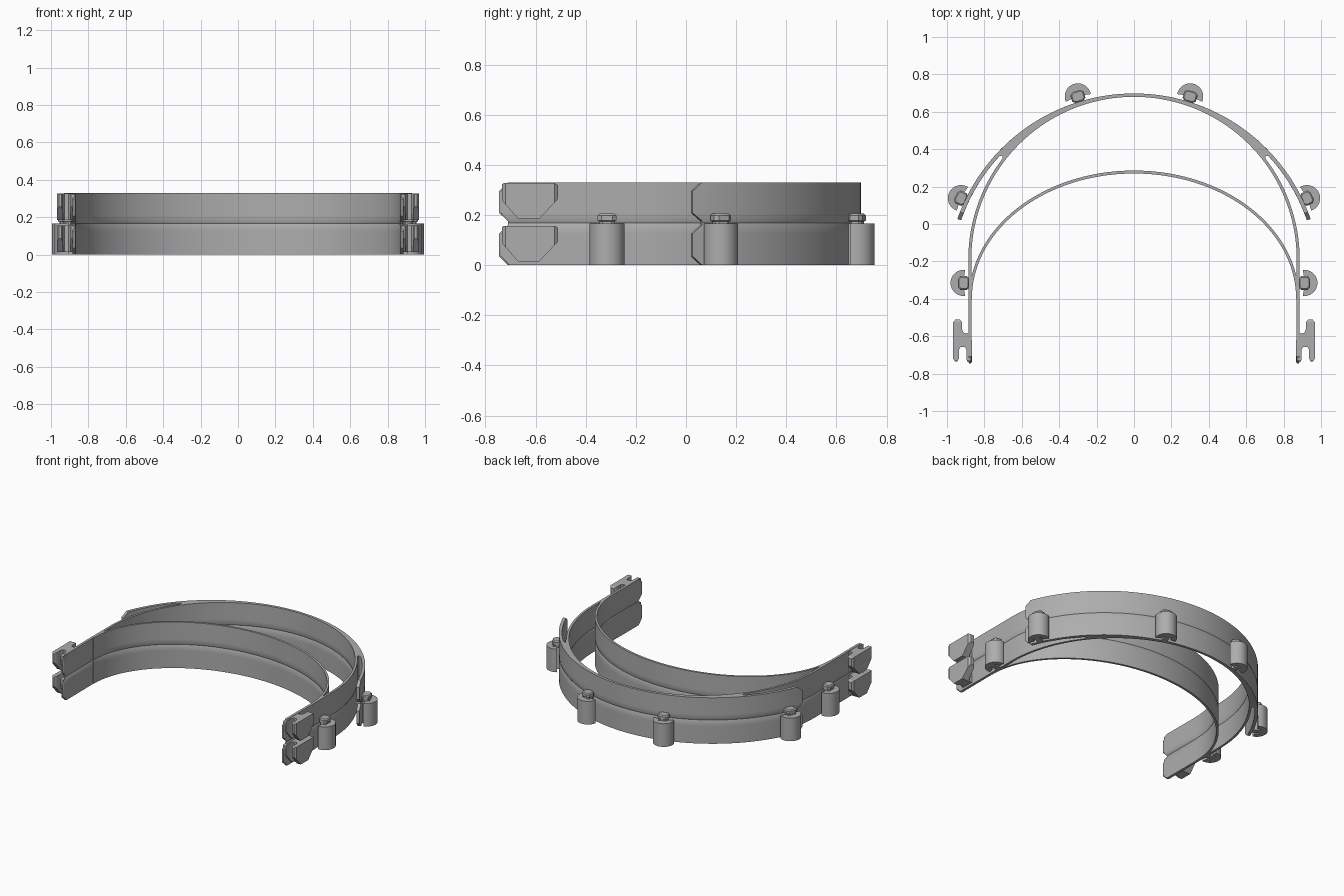
import bpy, bmesh
from math import sin, cos, pi, radians, atan2
from mathutils import Vector

cube = bpy.data.objects.get("Cube")
if cube:
    bpy.data.objects.remove(cube, do_unlink=True)

GREY = (0.42, 0.42, 0.42, 1)
mat = bpy.data.materials.new("plain_grey")
mat.use_nodes = True
mat.diffuse_color = GREY
bsdf = mat.node_tree.nodes["Principled BSDF"]
bsdf.inputs["Base Color"].default_value = GREY
bsdf.inputs["Roughness"].default_value = 0.6

LAYER = 0.17                      # height step between the two stacked bands
# height, end chamfer (0..1) and groove depth of the stacked bands
LEVELS = [(0, 1, 0), (0.035, 0, 0), (0.125, 0, 0), (0.16, 1, 0), (0.168, 1, 0.004),
          (0.176, 1, 0), (0.208, 0, 0), (0.295, 0, 0), (0.33, 1, 0)]


def loft(name, levels):
    """Solid through equal-length outlines, given as (z, points)."""
    bm = bmesh.new()
    rings = [[bm.verts.new((x, y, z)) for x, y in pts] for z, pts in levels]
    n = len(rings[0])
    for a, b in zip(rings, rings[1:]):
        for i in range(n):
            j = (i + 1) % n
            bm.faces.new((a[i], a[j], b[j], b[i]))
    bm.faces.new(rings[0])
    bm.faces.new(rings[-1])
    bmesh.ops.recalc_face_normals(bm, faces=bm.faces)
    me = bpy.data.meshes.new(name)
    bm.to_mesh(me)
    bm.free()
    me.materials.append(mat)
    ob = bpy.data.objects.new(name, me)
    bpy.context.collection.objects.link(ob)
    return ob


def smooth(ob):
    bpy.ops.object.select_all(action='DESELECT')
    ob.select_set(True)
    bpy.context.view_layer.objects.active = ob
    bpy.ops.object.shade_smooth_by_angle(angle=radians(30))


def arc(cy, rx, ry, a0, a1, n):
    """Points on an ellipse centred on the y axis, angles in degrees."""
    steps = [radians(a0 + (a1 - a0) * i / n) for i in range(n + 1)]
    return [(rx * cos(a), cy + ry * sin(a)) for a in steps]


def mirrored(half):
    """Close a half outline whose first and last points lie on x = 0."""
    return half + [(-x, y) for x, y in reversed(half[1:-1])]


# Outer frame: crescent that splits into side wings and straight legs
def frame_outline(cut, t):
    r_wing, r_head, c_wing, c_head = 1.0 - t, 0.87 + t, -0.302, -0.19
    tip = 19.2 + 2.3 * cut
    leg_end = -0.745 + 0.035 * cut
    half = arc(c_wing, r_wing, r_wing, 90, tip, 36)
    half += arc(c_wing, 0.979 + t, 0.979 + t, tip, 42.7, 12)
    half += [(0.703, 0.366)]
    half += arc(c_head, 0.886 - t, 0.886 - t, 37.5, 0, 20)
    half += [(0.886 - t, leg_end + 0.008), (0.881 - t, leg_end),
             (0.872 + t, leg_end), (0.867 + t, leg_end + 0.008)]
    half += arc(c_head, r_head, r_head, 0, 90, 40)
    half[0] = (0, half[0][1])
    half[-1] = (0, half[-1][1])
    return mirrored(half)


smooth(loft("outer_frame", [(z, frame_outline(c, t)) for z, c, t in LEVELS]))


# Inner brow band
def brow_outline(t):
    return (arc(-0.4, 0.882 - t, 0.686 - t, 0, 180, 72)
            + arc(-0.4, 0.867 + t, 0.670 + t, 180, 0, 72))


smooth(loft("brow_band", [(z, brow_outline(t)) for z, c, t in LEVELS]))

# Peg with a recessed stalk reaching back to the band, plus a cap nub
PEG_HALF = [(-0.035, 0.018), (0.022, 0.018), (0.026, 0.024), (0.022, 0.03), (-0.002, 0.032)]
PEG_ARC = [(0.07 * cos(a), 0.07 * sin(a)) for a in
           [radians(97 - 194 * i / 28) for i in range(29)]]
PEG = PEG_HALF + PEG_ARC + [(u, -v) for u, v in reversed(PEG_HALF)]
NUB = [(-1, 0.6), (-0.6, 1), (0.6, 1), (1, 0.6), (1, -0.6), (0.6, -1), (-0.6, -1), (-1, -0.6)]


def place(pts, centre, angle, su=1, sv=1):
    c, s = cos(angle), sin(angle)
    return [(centre[0] + c * u * su - s * v * sv, centre[1] + s * u * su + c * v * sv)
            for u, v in pts]


def peg(name, centre, angle):
    plan = place(PEG, centre, angle)
    smooth(loft(name, [(0, plan), (0.166, plan)]))
    sizes = [(0.16, 0.024, 0.030), (0.174, 0.024, 0.030), (0.178, 0.030, 0.037),
             (0.198, 0.030, 0.037), (0.205, 0.024, 0.030)]
    smooth(loft(name + "_nub", [(z, place(NUB, centre, angle, u, v)) for z, u, v in sizes]))


# Slotted clip on each leg, tapered underneath
CLIP = [(0.872, -0.58), (0.897, -0.585), (0.908, -0.583), (0.918, -0.57), (0.92, -0.525),
        (0.93, -0.511), (0.955, -0.511), (0.967, -0.525), (0.967, -0.72), (0.957, -0.734),
        (0.945, -0.734), (0.936, -0.72), (0.936, -0.672), (0.927, -0.657), (0.905, -0.657),
        (0.896, -0.672), (0.894, -0.734), (0.872, -0.734)]
TAPER = [(0.015, -0.67, -0.585), (0.10, -0.745, -0.505),
         (0.145, -0.745, -0.505), (0.158, -0.725, -0.525)]


def clip(name, side, base):
    plan = [(side * x, y) for x, y in CLIP]
    body = loft(name, [(base, plan), (base + 0.157, plan)])
    xa, xb = side * 0.8, side * 1.05
    cutter = loft(name + "_cutter", [(base + z, [(xa, a), (xb, a), (xb, b), (xa, b)])
                                     for z, a, b in TAPER])
    mod = body.modifiers.new("taper", 'BOOLEAN')
    mod.operation, mod.solver, mod.object = 'INTERSECT', 'EXACT', cutter
    smooth(body)
    bpy.ops.object.modifier_apply(modifier=mod.name)
    bpy.data.objects.remove(cutter, do_unlink=True)


for side, label in ((1, "left"), (-1, "right")):
    for part, x, y in (("back_peg", 0.30, 0.682), ("wing_peg", 0.925, 0.138)):
        peg(f"{label}_{part}", (side * x, y), atan2(y + 0.302, side * x))
    peg(f"{label}_leg_peg", (side * 0.911, -0.315), 0 if side > 0 else pi)
    clip(f"{label}_lower_clip", side, 0)
    clip(f"{label}_upper_clip", side, LAYER)
